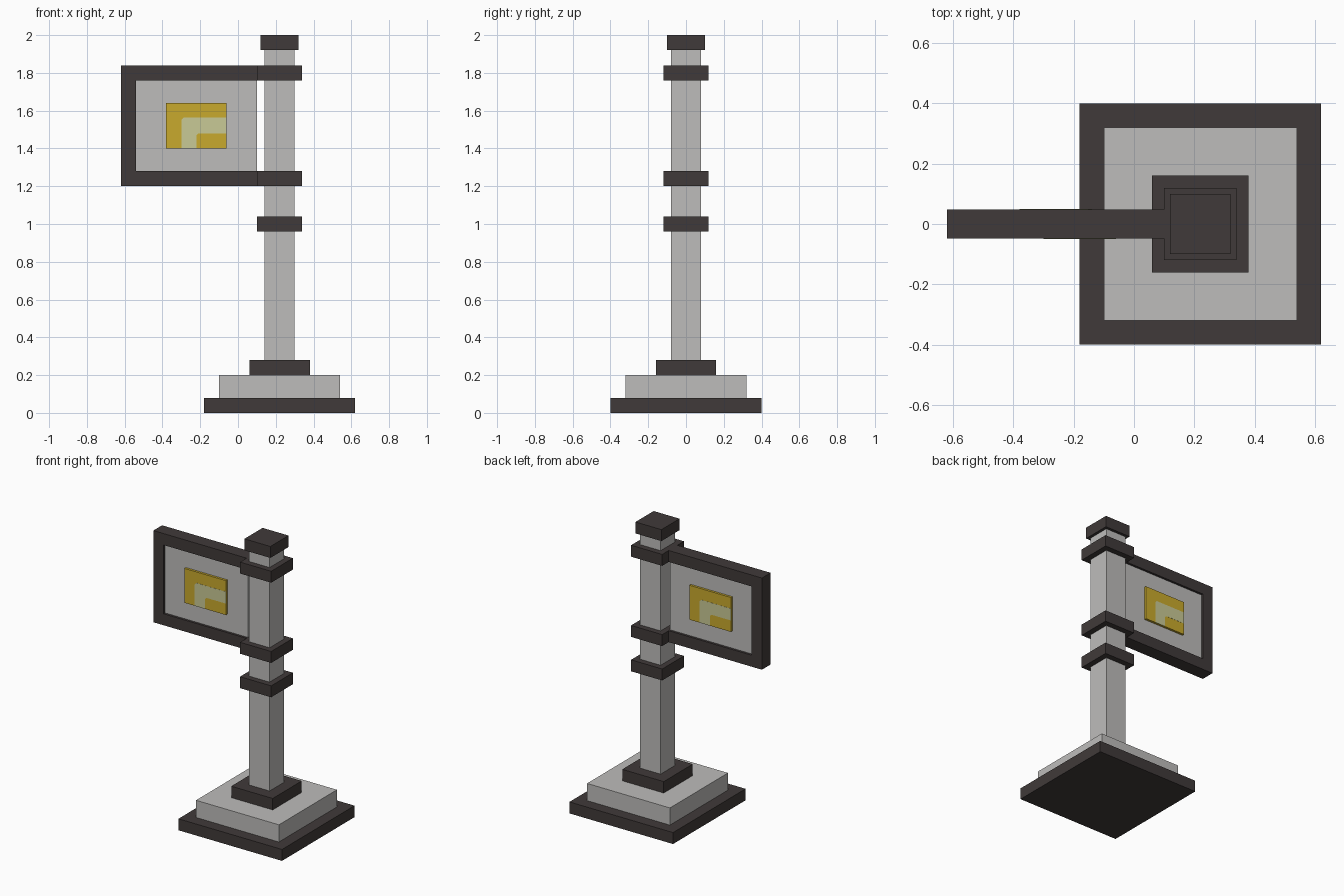
import bpy
import bmesh
from mathutils import Matrix

default = bpy.data.objects.get("Cube")
if default:
    bpy.data.objects.remove(default, do_unlink=True)


def make_material(name, rgb):
    mat = bpy.data.materials.new(name)
    mat.use_nodes = True
    color = (*rgb, 1.0)
    mat.diffuse_color = color
    bsdf = next(n for n in mat.node_tree.nodes if n.type == "BSDF_PRINCIPLED")
    bsdf.inputs["Base Color"].default_value = color
    return mat


DARK = make_material("dark_brown_grey", (0.051, 0.042, 0.041))
STONE = make_material("light_grey", (0.515, 0.507, 0.496))
GOLD = make_material("gold", (0.584, 0.402, 0.026))
PALE = make_material("pale_yellow", (0.584, 0.591, 0.305))


def add_object(name, bm, mat):
    mesh = bpy.data.meshes.new(name)
    bmesh.ops.recalc_face_normals(bm, faces=bm.faces)
    bm.to_mesh(mesh)
    bm.free()
    mesh.materials.append(mat)
    obj = bpy.data.objects.new(name, mesh)
    bpy.context.collection.objects.link(obj)
    return obj


def box(name, x, half_y, z, mat):
    """Box between two x values and two z values, symmetric in y."""
    bm = bmesh.new()
    bmesh.ops.create_cube(bm, size=1.0)
    for v in bm.verts:
        v.co = (x[v.co.x > 0], half_y * (1 if v.co.y > 0 else -1), z[v.co.z > 0])
    return add_object(name, bm, mat)


POST_X = 0.22


def tier(name, half, bottom, top, mat):
    """Square block centred on the post."""
    return box(name, (POST_X - half, POST_X + half), half, (bottom, top), mat)


# Stepped base, post and cap
tier("base_slab", 0.40, 0.0, 0.08, DARK)
tier("base_step", 0.32, 0.08, 0.20, STONE)
tier("post_foot", 0.16, 0.20, 0.28, DARK)
tier("post", 0.08, 0.28, 1.92, STONE)
tier("post_cap", 0.10, 1.92, 2.0, DARK)

# Collars around the post
for label, bottom in (("lower", 0.96), ("middle", 1.20), ("upper", 1.76)):
    tier(label + "_collar", 0.12, bottom, bottom + 0.08, DARK)

# Sign frame and panel
FRAME_Y = 0.048
box("frame_top", (-0.62, 0.10), FRAME_Y, (1.76, 1.84), DARK)
box("frame_bottom", (-0.62, 0.10), FRAME_Y, (1.20, 1.28), DARK)
box("frame_end", (-0.62, -0.54), FRAME_Y, (1.28, 1.76), DARK)
box("sign_panel", (-0.54, 0.10), 0.032, (1.28, 1.76), STONE)

# Gold plate standing out on both faces
PLATE_X, PLATE_Z = -0.22, 1.40
box("gold_plate", (-0.38, -0.06), FRAME_Y, (PLATE_Z, 1.64), GOLD)

# Pale bent stripe on each face, outline relative to the plate's bottom centre
BEND = [(-0.08, 0), (0.0, 0), (0.0, 0.07), (0.012, 0.08), (0.16, 0.08),
        (0.16, 0.163), (-0.068, 0.163), (-0.08, 0.15)]
for label, turn in (("front", 0), ("back", 1)):
    bm = bmesh.new()
    face = bm.faces.new([bm.verts.new((x, -FRAME_Y - 0.001, z)) for x, z in BEND])
    result = bmesh.ops.extrude_face_region(bm, geom=[face])
    moved = [v for v in result["geom"] if isinstance(v, bmesh.types.BMVert)]
    bmesh.ops.translate(bm, verts=moved, vec=(0, 0.002, 0))
    stripe = add_object(label + "_bent_stripe", bm, PALE)
    half_turn = Matrix.Rotation(turn * 3.14159265, 4, "Z")
    stripe.data.transform(Matrix.Translation((PLATE_X, 0, PLATE_Z)) @ half_turn)
